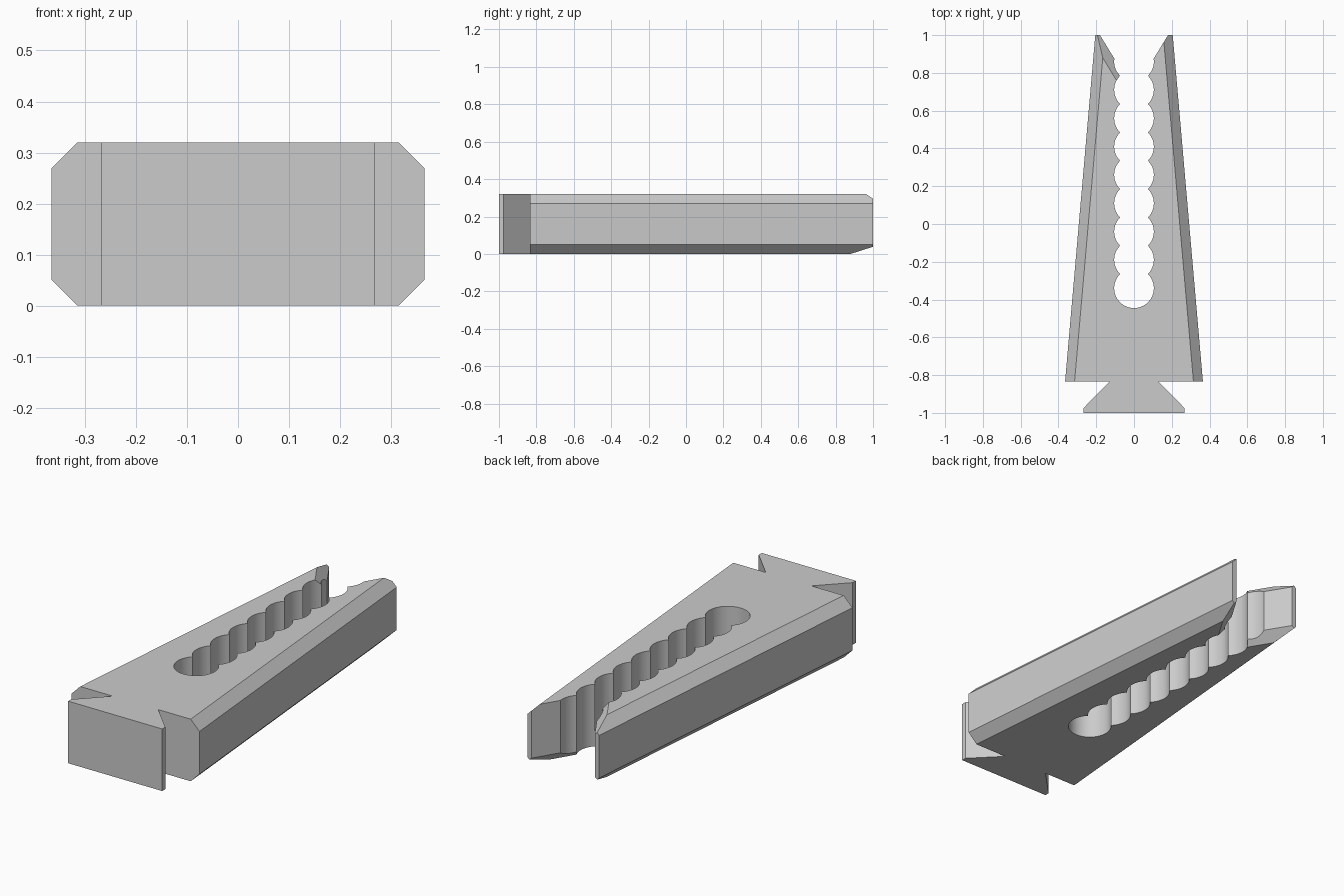
import bpy, bmesh, math
from mathutils import Vector

if "Cube" in bpy.data.objects:
    bpy.data.objects.remove(bpy.data.objects["Cube"])

H = 0.32          # height of the block
C = 0.05          # chamfer size
R, STEP, FIRST, COUNT = 0.105, 0.15, -0.34, 9   # scalloped slot

gray = bpy.data.materials.new("plain gray")
gray.diffuse_color = (0.6, 0.6, 0.6, 1)
gray.use_nodes = True
gray.node_tree.nodes["Principled BSDF"].inputs["Base Color"].default_value = gray.diffuse_color


def prism(name, base, offset):
    """Solid made by sweeping a polygon along an offset."""
    bm = bmesh.new()
    face = bm.faces.new([bm.verts.new(p) for p in base])
    ext = bmesh.ops.extrude_face_region(bm, geom=[face])
    verts = [v for v in ext["geom"] if isinstance(v, bmesh.types.BMVert)]
    bmesh.ops.translate(bm, verts=verts, vec=offset)
    bmesh.ops.recalc_face_normals(bm, faces=bm.faces)
    mesh = bpy.data.meshes.new(name)
    bm.to_mesh(mesh)
    bm.free()
    obj = bpy.data.objects.new(name, mesh)
    bpy.context.collection.objects.link(obj)
    return obj


# Right half outline: dovetail foot, tapered side, flared mouth
half = [(0.268, -1), (0.268, -0.975), (0.13, -0.835), (0.365, -0.835),
        (0.205, 1), (0.18, 1)]

# Scalloped slot, from the mouth down to the closed round end
cusp = math.asin(STEP / 2 / R)
for k in reversed(range(COUNT)):
    top = math.asin(0.015 / R) if k == COUNT - 1 else cusp
    low = -math.pi / 2 if k == 0 else -cusp
    n = 20 if k == 0 else 12
    for i in range(n + 1):
        if i == 0 and k < COUNT - 1:
            continue          # cusp already placed by the scallop above
        a = top + (low - top) * i / n
        half.append((R * math.cos(a), FIRST + k * STEP + R * math.sin(a)))
half[-1] = (0, FIRST - R)
outline = half + [(-x, y) for x, y in reversed(half[:-1])]
body = prism("slotted_wedge", [(x, y, 0) for x, y in outline], (0, 0, H))
body.data.materials.append(gray)


def chamfer(name, start, end, inward, side, upper):
    """Trim a 45 degree chamfer along a straight edge of the body."""
    s = Vector((start[0] * side, start[1], 0))
    e = Vector((end[0] * side, end[1], 0))
    along = (e - s).normalized()
    nrm = Vector((along.y, -along.x, 0))
    if nrm.x * side * inward < 0:
        nrm = -nrm
    base = []
    for d, z in ((-0.02, C + 0.02), (-0.02, -0.02), (C + 0.02, -0.02)):
        p = s + nrm * d
        p.z = H - z if upper else z
        base.append(p)
    cutter = prism(name, base, e - s)
    cutter.hide_render = True
    cutter.hide_set(True)
    mod = body.modifiers.new(name, 'BOOLEAN')
    mod.operation, mod.solver, mod.object = 'DIFFERENCE', 'EXACT', cutter


def stretch(a, b, back, front):
    """Lengthen a segment at both ends."""
    a, b = Vector(a), Vector(b)
    d = (b - a).normalized()
    return a - d * back, b + d * front


side_edge = stretch((0.365, -0.835), (0.205, 1), 0.05, 0.05)
mouth_edge = stretch((0.104, 0.875), (0.18, 1), 0.2, 0.05)

# Long outer edges, top and bottom; mouth edges except the upper right one
for side, label in ((1, "right"), (-1, "left")):
    for upper in (True, False):
        level = "upper" if upper else "lower"
        chamfer(f"side_cutter_{label}_{level}", *side_edge, -1, side, upper)
        if not (side == 1 and upper):
            chamfer(f"mouth_cutter_{label}_{level}", *mouth_edge, 1, side, upper)

# Bake the cuts and remove the cutters
bpy.context.view_layer.update()
deps = bpy.context.evaluated_depsgraph_get()
cut = bpy.data.meshes.new_from_object(body.evaluated_get(deps))
cutters = [m.object for m in body.modifiers]
body.modifiers.clear()
body.data = cut
for c in cutters:
    bpy.data.objects.remove(c)

# Smooth scallops, sharp edges elsewhere
bpy.context.view_layer.objects.active = body
body.select_set(True)
bpy.ops.object.shade_smooth_by_angle(angle=math.radians(25))
